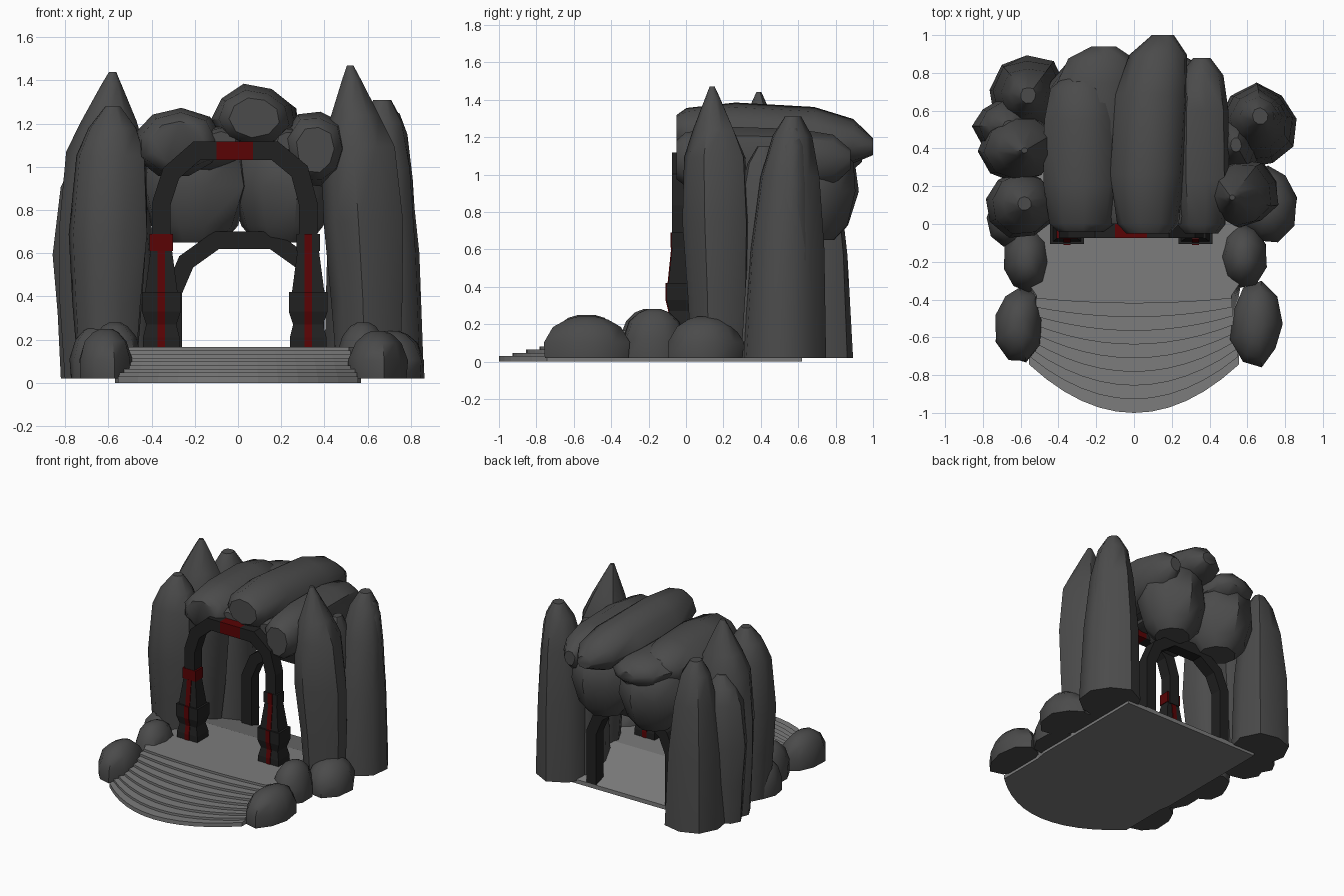
import bpy, bmesh, math, random
from mathutils import Vector

random.seed(4)
old = bpy.data.objects.get("Cube")
if old:
    bpy.data.objects.remove(old, do_unlink=True)


def material(name, r, g, b):
    m = bpy.data.materials.new(name)
    m.use_nodes = True
    m.diffuse_color = (r, g, b, 1)
    m.node_tree.nodes["Principled BSDF"].inputs["Base Color"].default_value = (r, g, b, 1)
    return m


ROCK = material("dark rock", .07, .07, .07)
FLOOR = material("grey paving", .2, .2, .2)
STONE = material("black stone", .015, .015, .015)
RED = material("deep red", .1, .001, .0015)


def finish(name, bm, mats, smooth=None):
    bmesh.ops.recalc_face_normals(bm, faces=bm.faces)
    mesh = bpy.data.meshes.new(name)
    bm.to_mesh(mesh)
    bm.free()
    for m in mats:
        mesh.materials.append(m)
    ob = bpy.data.objects.new(name, mesh)
    bpy.context.collection.objects.link(ob)
    if smooth:
        bpy.ops.object.select_all(action='DESELECT')
        ob.select_set(True)
        bpy.context.view_layer.objects.active = ob
        bpy.ops.object.shade_smooth_by_angle(angle=math.radians(smooth))


def skin(bm, loops):
    """Join consecutive vertex loops and cap both ends."""
    n = len(loops[0])
    for a, b in zip(loops, loops[1:]):
        for i in range(n):
            j = (i + 1) % n
            bm.faces.new((a[i], a[j], b[j], b[i]))
    bm.faces.new(loops[0])
    bm.faces.new(loops[-1])


def rock(name, rings, along_y=False, sides=9, rough=.07):
    """Loft uneven rings (position, centre u, centre v, radius u, radius v)."""
    bm = bmesh.new()
    ridge = [random.uniform(1 - rough, 1 + rough) for _ in range(sides)]
    turn = random.random()
    loops = []
    for t, cu, cv, ru, rv in rings:
        loop = []
        for i in range(sides):
            a = math.tau * i / sides + turn
            k = ridge[i] * random.uniform(1 - rough / 2, 1 + rough / 2)
            u, v = cu + ru * k * math.cos(a), cv + rv * k * math.sin(a)
            loop.append(bm.verts.new((u, t, v) if along_y else (u, v, t)))
        loops.append(loop)
    skin(bm, loops)
    finish(name, bm, [ROCK], 45)


# Standing rocks: height fraction and width fraction
BLUNT = [(0, .74), (.28, .88), (.53, 1), (.82, .9), (.92, .62), (1, .2)]
SPIKE = [(0, .78), (.25, .9), (.5, 1), (.74, .92), (.84, .62), (.96, .22), (1, .08)]
TAPER = [(0, 1), (.45, .9), (.75, .7), (.92, .48), (1, .2)]


def column(name, shape, x, y, rx, ry, top, tip_x=0, tip_y=0):
    base = .02
    rock(name, [(base + (top - base) * h, x + tip_x * h * h, y + tip_y * h * h,
                 rx * w, ry * w) for h, w in shape])


column("left_front_column", BLUNT, -.61, .11, .19, .18, 1.28, .03)
column("left_middle_spike", SPIKE, -.63, .41, .21, .19, 1.44, .05, -.02)
column("left_back_column", TAPER, -.56, .68, .2, .21, 1.24)
column("left_back_shard", BLUNT, -.69, .52, .17, .15, 1.1, .03)
column("right_front_spike", SPIKE, .61, .17, .18, .18, 1.47, -.09, -.03)
column("right_back_column", TAPER, .66, .51, .21, .22, 1.31, .01, .06)
column("right_back_shard", TAPER, .71, .53, .13, .15, 1.25, .01, .04)
column("right_inner_column", TAPER, .54, .42, .14, .2, 1.15)

# Low boulders beside the steps
MOUND = [(0, .97), (.38, 1), (.75, .78), (.93, .48), (1, .22)]
for name, x, y, rx, ry, top in [
        ("left_front_boulder", -.61, -.53, .13, .2, .25),
        ("left_middle_boulder", -.57, -.19, .13, .18, .28),
        ("left_rear_boulder", -.66, .02, .12, .15, .26),
        ("right_front_boulder", .65, -.53, .14, .22, .24),
        ("right_middle_boulder", .58, -.17, .13, .18, .28),
        ("right_rear_boulder", .71, .1, .15, .21, .24)]:
    column(name, MOUND, x, y, rx, ry, top)

# Long roof boulders running front to back
SLAB = [(0, .6), (.05, .84), (.3, 1), (.7, .98), (.9, .78), (1, .3)]


def slab(name, x, z, rx, rz, front, back, drift=0, drop=0):
    rock(name, [(front + (back - front) * t, x + drift * t ** 3, z - drop * t ** 4,
                 rx * w, rz * w) for t, w in SLAB], along_y=True)


slab("roof_left", -.28, 1.11, .2, .16, -.04, .8)
slab("roof_middle", .075, 1.23, .19, .15, -.05, 1, .08, .08)
slab("roof_right", .36, 1.08, .15, .18, -.05, .88)
slab("roof_back_ledge", -.2, 1.1, .23, .12, .3, .94, .04)
slab("roof_seam_filler", -.08, 1.12, .12, .07, 0, .8)
slab("roof_right_filler", .24, 1.12, .1, .07, 0, .8)

# Hanging boulders above the rear opening
LUMP = [(0, .5), (.15, .78), (.5, 1), (.8, .92), (1, .5)]
for name, x in (("back_boulder_left", -.2), ("back_boulder_right", .21)):
    rock(name, [(.65 + .52 * h, x, .66, .25 * w, .25 * w) for h, w in LUMP])

# Paved floor with curved front steps and a ramp at the back
STEPS = 9
bm = bmesh.new()
for s in range(STEPS):
    f = s / (STEPS - 1)
    half = .555 - .04 * f
    bend = .83 * (1 - f) + .1 * f
    front = [(-half, -.38)]
    for i in range(13):
        x = half * (i / 6 - 1)
        front.append((x, -1 + .58 * f + bend * x * x))
    front.append((half, -.38))
    loops = []
    for level in (s - 1, s):
        back = .62 - .42 * max(level, 0) / (STEPS - 1)
        z = .03 + .017 * level if level >= 0 else 0
        outline = [(-.57, back), (-.57, -.3)] + front + [(.57, -.3), (.57, back)]
        loops.append([bm.verts.new((x, y, z)) for x, y in outline])
    skin(bm, loops)
finish("floor_and_steps", bm, [FLOOR])


def arch(name, path, y, depth, width, key=None):
    """Square beam along a path in the xz plane, with mitred joints."""
    pts = [Vector((x, 0, z)) for x, z in path]
    bm = bmesh.new()
    loops = []
    for i, p in enumerate(pts):
        a = (p - pts[max(i - 1, 0)]).normalized()
        b = (pts[min(i + 1, len(pts) - 1)] - p).normalized()
        d = (a + b).normalized()
        side = Vector((-d.z, 0, d.x)) * width / 2 / max(d.dot(a), d.dot(b))
        back = Vector((0, depth, 0))
        o = p + Vector((0, y, 0))
        loops.append([bm.verts.new(q) for q in
                      (o - side, o + side, o + side + back, o - side + back)])
    skin(bm, loops)
    if key:
        for f in bm.faces:
            c = f.calc_center_median()
            f.material_index = int(c.z > 1 and key[0] < c.x < key[1])
    finish(name, bm, [STONE, RED])


arch("front_arch", [(-.355, .6), (-.355, .83), (-.31, .97), (-.19, 1.075), (-.1, 1.075),
                    (.07, 1.075), (.17, 1.075), (.285, .98), (.325, .83), (.325, .6)],
     -.075, .09, .085, (-.09, .06))
arch("rear_arch", [(-.3, .03), (-.3, .42), (-.24, .56), (-.1, .66),
                   (.16, .66), (.3, .56), (.36, .42), (.36, .03)], .53, .09, .08)

# Gate pillars: height and half width
PILLAR = [(.16, .085), (.21, .085), (.27, .07), (.33, .09), (.42, .09),
          (.42, .075), (.61, .05), (.61, .055), (.69, .055), (.69, .045)]


def pillar(name, x, mat, rings, half=None, extra=0):
    bm = bmesh.new()
    loops = []
    for z, w in rings:
        u, v = half or w, w * .78 + extra
        loops.append([bm.verts.new((x + a * u, b * v - .035, z))
                      for a, b in ((-1, -1), (1, -1), (1, 1), (-1, 1))])
    skin(bm, loops)
    finish(name, bm, [mat])


pillar("right_pillar", -.355, STONE, PILLAR[:7])
pillar("right_pillar_stripe", -.355, RED, PILLAR[:7], .018, .005)
pillar("right_pillar_collar", -.355, RED, PILLAR[7:])
pillar("left_pillar", .325, STONE, PILLAR)
pillar("left_pillar_stripe", .325, RED, PILLAR, .018, .005)
